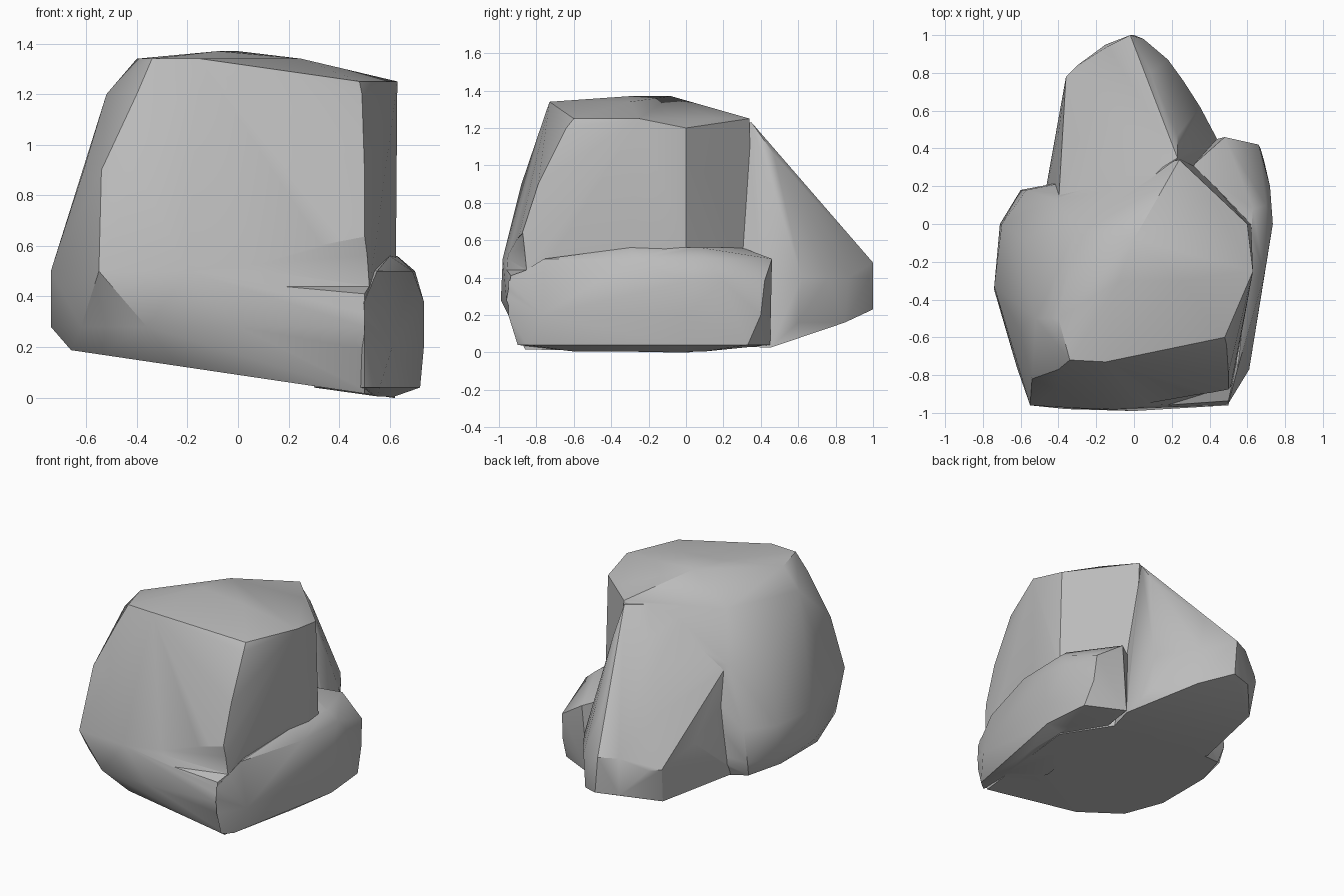
import bpy
import bmesh
import math

# Remove the default cube only
default_cube = bpy.data.objects.get("Cube")
if default_cube:
    bpy.data.objects.remove(default_cube, do_unlink=True)

# One plain stone colour
stone = bpy.data.materials.new("stone_grey")
stone.use_nodes = True
GREY = (.5, .5, .5, 1)
stone.diffuse_color = GREY
shader = next(n for n in stone.node_tree.nodes if n.type == 'BSDF_PRINCIPLED')
shader.inputs["Base Color"].default_value = GREY
shader.inputs["Roughness"].default_value = .9


def ground(x):
    """Height of the tilted flat underside."""
    return .09 - .148 * x


def section(height, *outline):
    """Horizontal slice of a chunk; no height means it lies on the underside."""
    return [(x, y, ground(x) if height is None else height) for x, y in outline]


def chunk(name, *sections):
    """Chiselled convex stone wrapped around a stack of slices."""
    bm = bmesh.new()
    for points in sections:
        for point in points:
            bm.verts.new(point)
    hull = bmesh.ops.convex_hull(bm, input=bm.verts)
    unused = set(hull["geom_interior"]) | set(hull["geom_unused"])
    loose = [v for v in unused if isinstance(v, bmesh.types.BMVert)]
    bmesh.ops.delete(bm, geom=loose, context='VERTS')
    bmesh.ops.recalc_face_normals(bm, faces=bm.faces)
    mesh = bpy.data.meshes.new(name)
    bm.to_mesh(mesh)
    bm.free()
    mesh.materials.append(stone)
    obj = bpy.data.objects.new(name, mesh)
    bpy.context.collection.objects.link(obj)
    return obj


def combine(target, other, operation):
    """Apply a boolean and discard the helper piece."""
    other.hide_render = True
    modifier = target.modifiers.new(operation.title(), 'BOOLEAN')
    modifier.operation = operation
    modifier.solver = 'EXACT'
    modifier.object = other
    bpy.context.view_layer.objects.active = target
    bpy.ops.object.modifier_apply(modifier=modifier.name)
    bpy.data.objects.remove(other, do_unlink=True)


# Tall front mass with the sloping front face and the tilted cap
rock = chunk(
    "rock",
    section(None, (-.24, -.86), (.5, -.86), (.62, 0), (.3, .35),
            (-.58, .14), (-.66, -.1), (-.66, -.5), (-.54, -.74)),
    section(.28, (-.36, -.98), (0, -.99), (.5, -.96), (-.62, -.76),
            (-.74, -.35), (-.71, 0), (-.6, .18)),
    section(.5, (-.55, -.96), (-.2, -.98), (.5, -.92), (-.74, -.33),
            (-.7, 0), (-.57, .18), (.62, 0), (.34, .28)),
    section(.9, (-.54, -.82), (-.4, -.88), (.5, -.79), (-.61, -.55),
            (-.57, -.1), (-.42, .13), (.61, -.03)),
    section(1.2, (-.4, -.77), (-.52, -.5), (.49, -.64), (.6, 0), (-.3, -.02)),
    section(1.25, (.48, -.6), (.63, -.25), (.4, .15), (.24, .34)),
    section(1.34, (-.34, -.72), (-.15, -.73), (-.4, -.5), (.25, -.3)),
    section(1.37, (0, -.08), (-.08, -.3)),
)

# Tail running down to the narrow back end
tail = chunk(
    "tail",
    section(None, (0, -.3), (-.5, 0), (.3, 0), (.44, .45), (-.36, .45)),
    section(.16, (.36, .6), (.18, .85), (-.34, .74)),
    section(.23, (0, 1), (-.15, .95), (-.4, .5)),
    section(.4, (.05, .98), (.18, .87), (.26, .76), (.35, .62),
            (-.36, .78), (-.3, .84)),
    section(.48, (-.02, 1), (-.14, .94), (-.4, .48)),
    section(.69, (.09, .8), (.25, .6), (-.22, .62)),
    section(.9, (.19, .59), (-.1, .5), (-.4, .1)),
    section(1.06, (.23, .47), (0, .4)),
    section(1.23, (.23, .35), (.15, .3), (-.1, .05)),
)

# Low shelf along the right side
shelf = chunk(
    "shelf",
    section(.005, (.62, -.3), (.62, .1), (.55, -.6)),
    section(.04, (.5, -.9), (.56, -.85), (.72, 0), (.69, .33),
            (.44, .45), (.3, -.5)),
    section(.2, (.5, -.95), (.61, -.77), (.735, 0), (.67, .4)),
    section(.38, (.5, -.95), (.735, 0), (.72, .2), (.66, .42)),
    section(.5, (.55, -.76), (.69, -.27), (.7, .1), (.48, .46)),
    section(.56, (.6, -.3), (.63, .08), (.3, .3)),
)

# Broken corner low on the front face
notch = chunk(
    "notch_cutter",
    section(.39, (.53, -1.1), (.53, -.98)),
    section(.44, (.14, -1.1), (.31, -.92), (.14, -.97), (.53, -.85)),
    section(.54, (0, -1.1), (0, -.965)),
    section(.65, (.57, -1.1), (.57, -.86)),
)

combine(rock, tail, 'UNION')
combine(rock, shelf, 'UNION')
combine(rock, notch, 'DIFFERENCE')

# Soft facets with crisp breaks
for obj in bpy.context.selected_objects:
    obj.select_set(False)
rock.select_set(True)
bpy.context.view_layer.objects.active = rock
bpy.ops.object.shade_smooth_by_angle(angle=math.radians(32))
